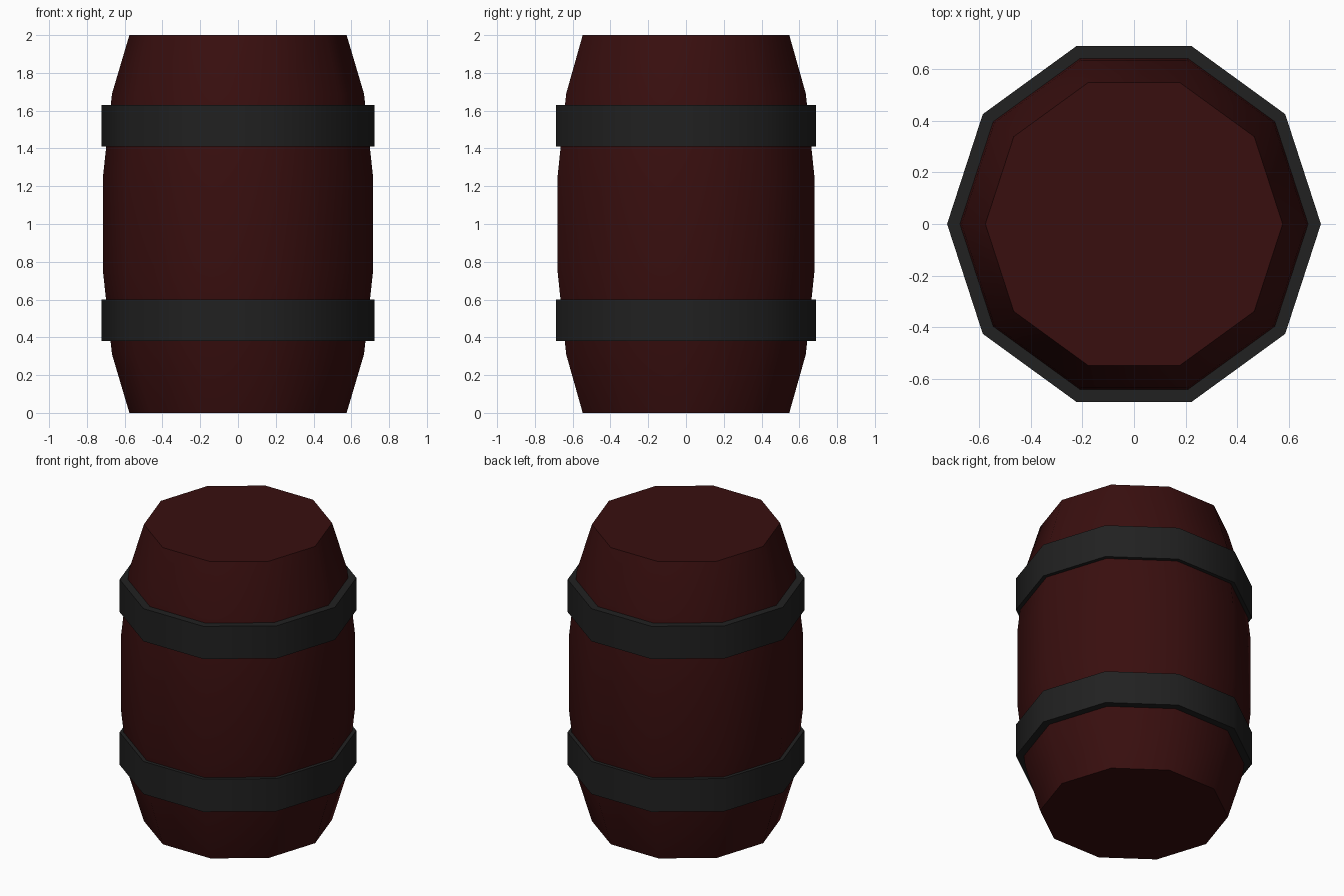
import bpy, bmesh, math

if "Cube" in bpy.data.objects:
    bpy.data.objects.remove(bpy.data.objects["Cube"])

SIDES = 10


def material(name, rgb):
    m = bpy.data.materials.new(name)
    m.diffuse_color = (*rgb, 1)
    m.use_nodes = True
    m.node_tree.nodes["Principled BSDF"].inputs["Base Color"].default_value = m.diffuse_color
    return m


def lathe(name, profile, mat, closed=False):
    """Spin (radius, z) points into a ten-sided solid; closed joins the profile into a ring."""
    bm = bmesh.new()
    rings = [[bm.verts.new((r * math.cos(2 * math.pi * i / SIDES),
                            r * math.sin(2 * math.pi * i / SIDES), z))
              for i in range(SIDES)] for r, z in profile]
    pairs = list(zip(rings, rings[1:]))
    if closed:
        pairs.append((rings[-1], rings[0]))
    else:
        bm.faces.new(rings[0][::-1])
        bm.faces.new(rings[-1])
    for a, b in pairs:
        for i in range(SIDES):
            j = (i + 1) % SIDES
            bm.faces.new((a[i], a[j], b[j], b[i]))
    bmesh.ops.recalc_face_normals(bm, faces=bm.faces)
    mesh = bpy.data.meshes.new(name)
    bm.to_mesh(mesh)
    bm.free()
    mesh.materials.append(mat)
    obj = bpy.data.objects.new(name, mesh)
    bpy.context.collection.objects.link(obj)
    # Soft staves, crisp rims
    bpy.ops.object.select_all(action='DESELECT')
    obj.select_set(True)
    bpy.context.view_layer.objects.active = obj
    bpy.ops.object.shade_smooth_by_angle(angle=math.radians(40))
    return obj


wood = material("dark_red_wood", (0.04, 0.0045, 0.0045))
iron = material("dark_iron", (0.015, 0.015, 0.015))

# Bulging barrel body, symmetric about mid-height
lower = [(0.575, 0), (0.667, 0.31), (0.715, 0.75)]
lathe("barrel_body", lower + [(r, 2 - z) for r, z in reversed(lower)], wood)

# Two iron hoops
for name, z0, z1 in (("lower_hoop", 0.38, 0.60), ("upper_hoop", 1.41, 1.63)):
    lathe(name, [(0.67, z0), (0.723, z0), (0.723, z1), (0.67, z1)], iron, closed=True)
